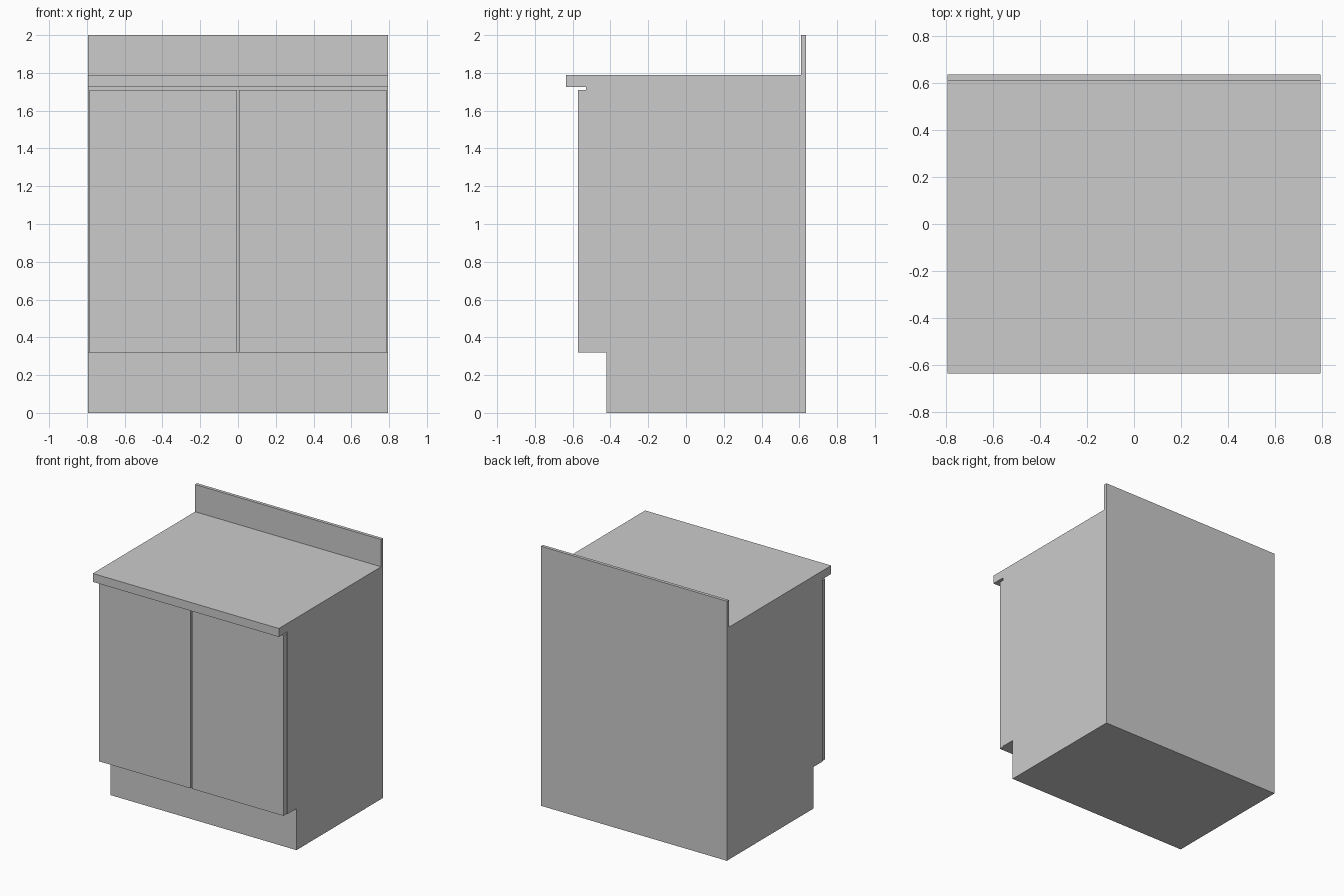
import bpy
import bmesh

if "Cube" in bpy.data.objects:
    bpy.data.objects.remove(bpy.data.objects["Cube"])

HALF_W = 0.793
BACK = 0.635


def extrude_profile(name, profile, x0, x1):
    """Solid made from a side profile of (y, z) points, extruded along x."""
    bm = bmesh.new()
    face = bm.faces.new([bm.verts.new((x0, y, z)) for y, z in profile])
    result = bmesh.ops.extrude_face_region(bm, geom=[face])
    moved = [v for v in result["geom"] if isinstance(v, bmesh.types.BMVert)]
    bmesh.ops.translate(bm, verts=moved, vec=(x1 - x0, 0, 0))
    bmesh.ops.recalc_face_normals(bm, faces=bm.faces)
    mesh = bpy.data.meshes.new(name)
    bm.to_mesh(mesh)
    bm.free()
    obj = bpy.data.objects.new(name, mesh)
    bpy.context.collection.objects.link(obj)
    return obj


def box(name, x0, x1, y0, y1, z0, z1):
    return extrude_profile(name, [(y0, z0), (y1, z0), (y1, z1), (y0, z1)], x0, x1)


# Cabinet body with the recessed toe kick at the front
extrude_profile("cabinet_body", [
    (-0.42, 0), (BACK, 0), (BACK, 1.725),
    (-0.53, 1.725), (-0.53, 0.32), (-0.42, 0.32),
], -HALF_W, HALF_W)

# Countertop overhanging the doors
box("countertop", -HALF_W, HALF_W, -BACK, BACK, 1.725, 1.79)

# Upstand along the rear edge
box("backsplash", -HALF_W, HALF_W, 0.61, BACK, 1.79, 2.0)

# Pair of flat doors with a narrow gap between them
for side, x0, x1 in (("left", -0.787, -0.006), ("right", 0.006, 0.787)):
    box(side + "_door", x0, x1, -0.571, -0.53, 0.32, 1.71)
